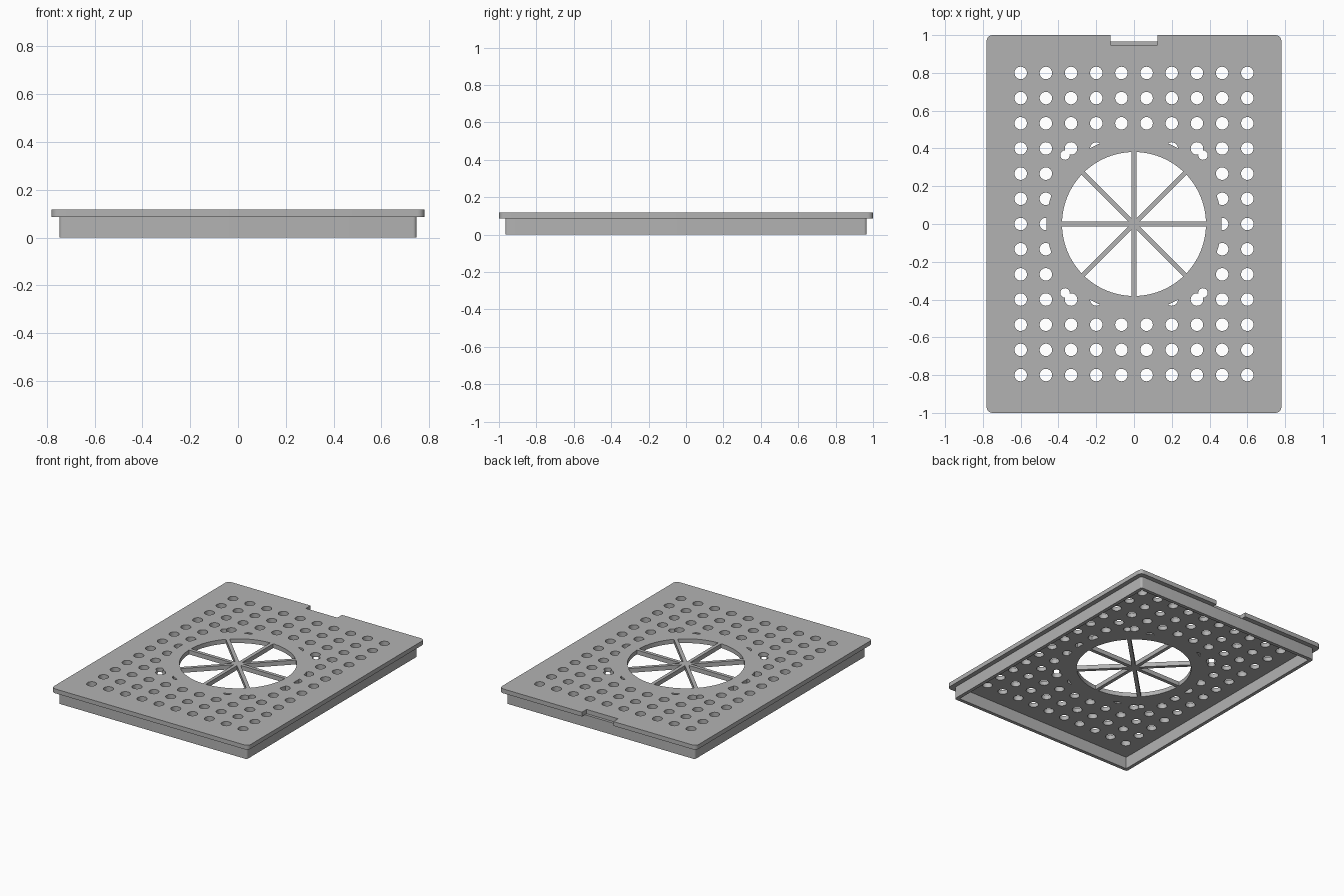
import bpy, bmesh, math
from mathutils import Matrix, Vector

old = bpy.data.objects.get("Cube")
if old:
    bpy.data.objects.remove(old)

grey = bpy.data.materials.new("matte grey")
grey.use_nodes = True
grey.diffuse_color = (0.45, 0.45, 0.45, 1)
grey.node_tree.nodes["Principled BSDF"].inputs["Base Color"].default_value = grey.diffuse_color

TOP, LIP, PITCH = 0.117, 0.086, 0.1333
HOLE_R, RING_R, FAN_R, SPOKE = 0.033, 0.463, 0.381, 0.025


def make(name, bm):
    mesh = bpy.data.meshes.new(name)
    bm.to_mesh(mesh)
    bm.free()
    mesh.materials.append(grey)
    ob = bpy.data.objects.new(name, mesh)
    bpy.context.collection.objects.link(ob)
    return ob


def slab(name, hx, hy, z0, z1, radius=0.0, centre=(0, 0), turn=0.0):
    """Box with optionally rounded vertical corners."""
    bm = bmesh.new()
    m = (Matrix.Translation((*centre, (z0 + z1) / 2)) @ Matrix.Rotation(turn, 4, 'Z')
         @ Matrix.Diagonal((2 * hx, 2 * hy, z1 - z0, 1)))
    bmesh.ops.create_cube(bm, size=1, matrix=m)
    if radius:
        upright = [e for e in bm.edges
                   if abs((e.verts[0].co - e.verts[1].co).normalized().z) > 0.9]
        bmesh.ops.bevel(bm, geom=upright, offset=radius, segments=6,
                        profile=0.5, affect='EDGES')
    return make(name, bm)


def rods(name, points, radius, z0=0.0, z1=0.2, sides=32):
    """Upright cylinders at the given points."""
    bm = bmesh.new()
    for x, y in points:
        bmesh.ops.create_cone(bm, cap_ends=True, segments=sides, radius1=radius,
                              radius2=radius, depth=z1 - z0,
                              matrix=Matrix.Translation((x, y, (z0 + z1) / 2)))
    return make(name, bm)


def cut(target, tool):
    mod = target.modifiers.new("cut", 'BOOLEAN')
    mod.operation, mod.solver, mod.object = 'DIFFERENCE', 'EXACT', tool
    bpy.context.view_layer.objects.active = target
    bpy.ops.object.modifier_apply(modifier=mod.name)
    bpy.data.objects.remove(tool)


# Cover plate with the latch notch in its back edge
plate = slab("cover_plate", 0.78, 1.0, LIP, TOP, 0.03)
cut(plate, slab("notch_cutter", 0.125, 0.1, 0, 0.2, centre=(0, 1.047)))

# Grid of vent holes, kept clear of the solid ring around the fan opening
grid = [((i - 4.5) * PITCH, j * PITCH) for i in range(10) for j in range(-6, 7)]
grid = [p for p in grid if Vector(p).length + HOLE_R > RING_R + 0.002]
vents = rods("vent_cutter", grid, HOLE_R)
cut(vents, rods("ring_keeper", [(0, 0)], RING_R, -0.1, 0.3, 96))
cut(plate, vents)

# Four screw holes
cut(plate, rods("screw_cutter", [(x, y) for x in (-0.365, 0.365) for y in (-0.365, 0.365)], 0.025))

# Fan opening, leaving eight spokes
fan = rods("fan_cutter", [(0, 0)], FAN_R, sides=96)
for k in range(4):
    cut(fan, slab("spoke_keeper", 0.5, SPOKE / 2, -0.1, 0.3, turn=k * math.pi / 4))
cut(plate, fan)

# Skirt wall below the plate
skirt = slab("skirt_wall", 0.747, 0.966, 0, LIP, 0.015)
cut(skirt, slab("skirt_cutter", 0.722, 0.941, -0.1, 0.2))

for ob in (plate, skirt):
    bpy.ops.object.select_all(action='DESELECT')
    ob.select_set(True)
    bpy.context.view_layer.objects.active = ob
    bpy.ops.object.shade_smooth_by_angle(angle=math.radians(30))
